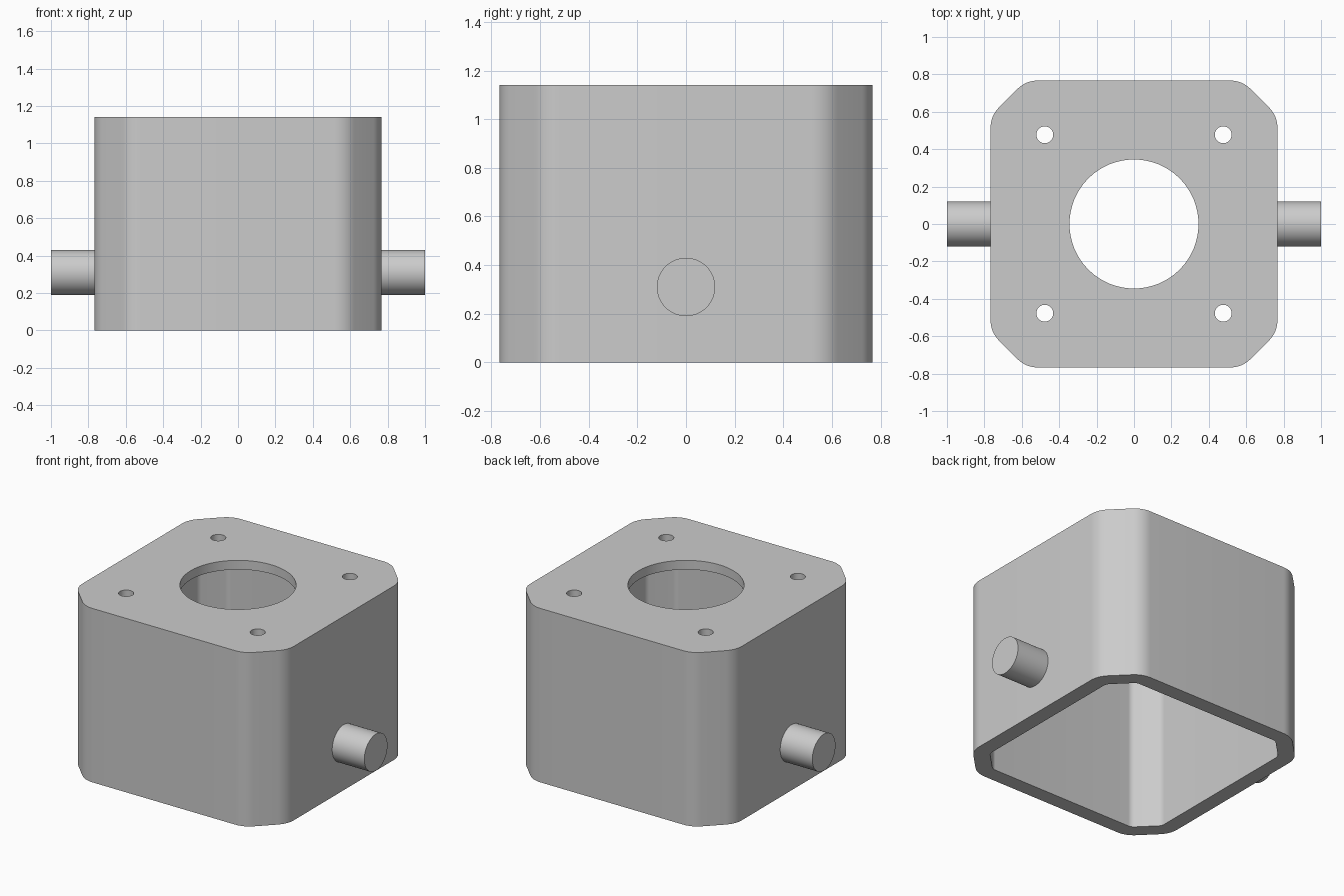
import bpy, bmesh, math
from math import cos, sin, pi

if "Cube" in bpy.data.objects:
    bpy.data.objects.remove(bpy.data.objects["Cube"])

HEIGHT, WALL, ROOF, ROUND = 1.14, 0.10, 0.06, 0.15

grey = bpy.data.materials.new("light grey")
grey.use_nodes = True
grey.diffuse_color = (0.6, 0.6, 0.6, 1)
grey.node_tree.nodes["Principled BSDF"].inputs["Base Color"].default_value = (0.6, 0.6, 0.6, 1)


def chamfered_square(radius, steps=8):
    """Square with cut corners, each corner rounded about a fixed centre."""
    near, far = 0.516, 0.617
    points = []
    for quarter in range(4):
        for k, (cx, cy) in enumerate([(far, near), (near, far)]):
            for i in range(steps + 1):
                a = (k + i / steps) * pi / 4
                x, y = cx + radius * cos(a), cy + radius * sin(a)
                q = quarter * pi / 2
                points.append((x * cos(q) - y * sin(q), x * sin(q) + y * cos(q)))
    return points


def circle(radius, x=0, y=0, sides=64):
    return [(x + radius * cos(2 * pi * i / sides), y + radius * sin(2 * pi * i / sides))
            for i in range(sides)]


def prism(name, outline, bottom, top):
    bm = bmesh.new()
    face = bm.faces.new([bm.verts.new((x, y, bottom)) for x, y in outline])
    moved = bmesh.ops.extrude_face_region(bm, geom=[face])["geom"]
    verts = [g for g in moved if isinstance(g, bmesh.types.BMVert)]
    bmesh.ops.translate(bm, verts=verts, vec=(0, 0, top - bottom))
    bmesh.ops.recalc_face_normals(bm, faces=bm.faces)
    mesh = bpy.data.meshes.new(name)
    bm.to_mesh(mesh)
    bm.free()
    mesh.materials.append(grey)
    obj = bpy.data.objects.new(name, mesh)
    bpy.context.collection.objects.link(obj)
    return obj


def smooth(obj):
    bpy.ops.object.select_all(action='DESELECT')
    obj.select_set(True)
    bpy.context.view_layer.objects.active = obj
    bpy.ops.object.shade_smooth_by_angle(angle=math.radians(30))


# Housing: open-bottomed box with a central opening and four bolt holes
housing = prism("housing", chamfered_square(ROUND), 0, HEIGHT)
cutters = [prism("cavity_cutter", chamfered_square(ROUND - WALL), -0.2, HEIGHT - ROOF),
           prism("opening_cutter", circle(0.345), 0.9, 1.4)]
for sx in (-1, 1):
    for sy in (-1, 1):
        cutters.append(prism("bolt_hole_cutter", circle(0.045, sx * 0.477, sy * 0.477, 32), 0.9, 1.4))
for cutter in cutters:
    cutter.hide_render = True
    mod = housing.modifiers.new("cut", 'BOOLEAN')
    mod.operation, mod.solver, mod.object = 'DIFFERENCE', 'EXACT', cutter

# Bake the cuts, then drop the cutters
bpy.context.view_layer.update()
graph = bpy.context.evaluated_depsgraph_get()
baked = bpy.data.meshes.new_from_object(housing.evaluated_get(graph))
housing.modifiers.clear()
housing.data = baked
for cutter in cutters:
    bpy.data.objects.remove(cutter)
smooth(housing)

# Side pins: rooted inside the wall, pointing outwards
for name, side in (("left_pin", 1), ("right_pin", -1)):
    pin = prism(name, circle(0.12), 0.72, 1.0)
    pin.rotation_euler = (0, side * pi / 2, 0)
    pin.location.z = 0.31
    smooth(pin)
